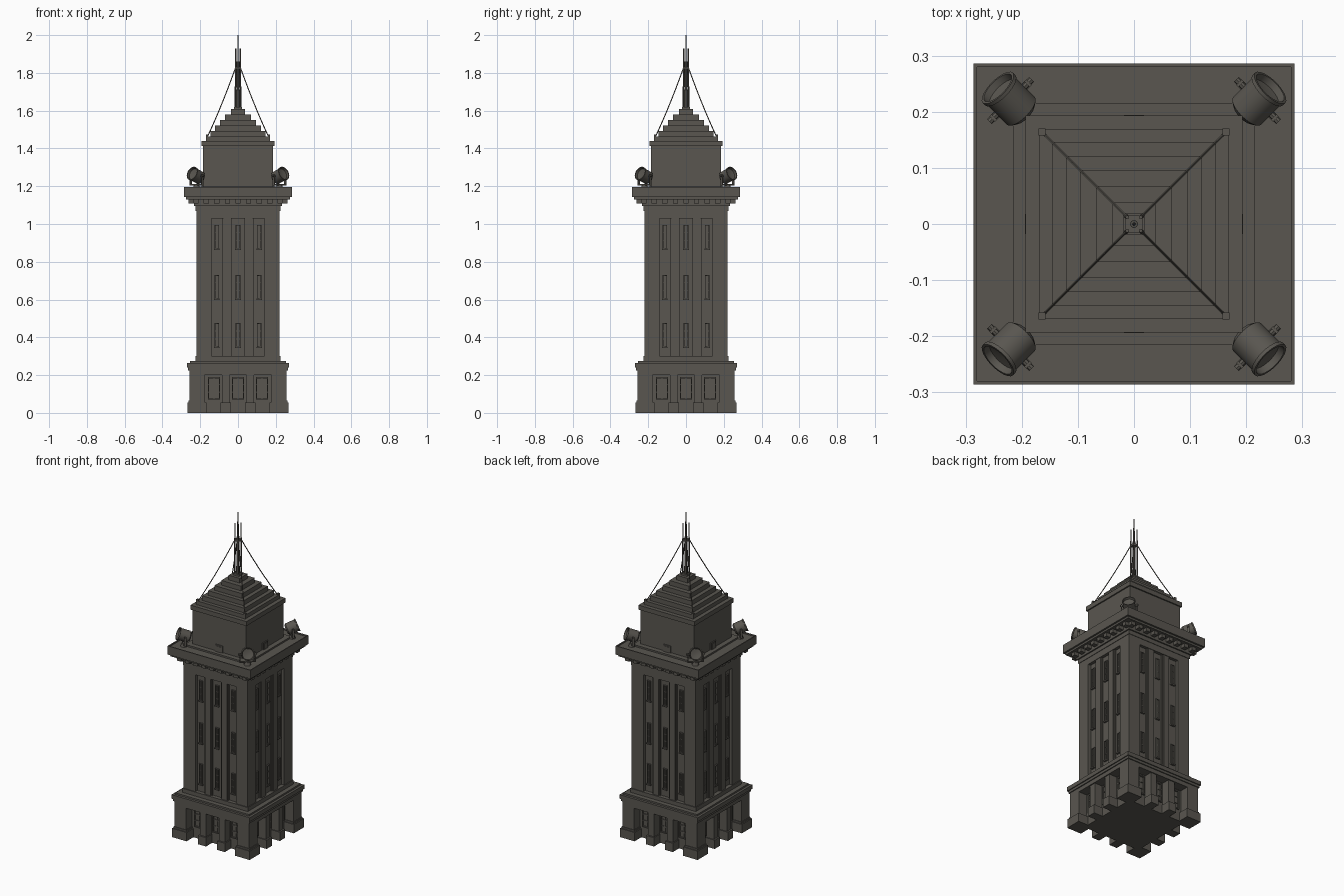
import bpy, bmesh, math
from mathutils import Matrix, Vector

if "Cube" in bpy.data.objects:
    bpy.data.objects.remove(bpy.data.objects["Cube"])

stone = bpy.data.materials.new("dark_stone")
stone.diffuse_color = (0.100, 0.093, 0.080, 1)
stone.use_nodes = True
stone.node_tree.nodes["Principled BSDF"].inputs["Base Color"].default_value = stone.diffuse_color


def finish(bm, name, smooth=False):
    bmesh.ops.recalc_face_normals(bm, faces=bm.faces)
    me = bpy.data.meshes.new(name)
    bm.to_mesh(me)
    bm.free()
    ob = bpy.data.objects.new(name, me)
    bpy.context.collection.objects.link(ob)
    me.materials.append(stone)
    if smooth:
        bpy.ops.object.select_all(action='DESELECT')
        ob.select_set(True)
        bpy.context.view_layer.objects.active = ob
        bpy.ops.object.shade_smooth_by_angle(angle=math.radians(35))
    return ob


def box(bm, x0, x1, y0, y1, z0, z1, m=Matrix()):
    s = Matrix.Diagonal((x1 - x0, y1 - y0, z1 - z0, 1))
    t = Matrix.Translation(((x0 + x1) / 2, (y0 + y1) / 2, (z0 + z1) / 2))
    bmesh.ops.create_cube(bm, size=1, matrix=m @ t @ s)


def slab(bm, h, z0, z1):
    box(bm, -h, h, -h, h, z0, z1)


def rod(bm, p, q, r1, r2=None, seg=8):
    p, q = Vector(p), Vector(q)
    d = q - p
    m = Matrix.Translation((p + q) / 2) @ d.to_track_quat('Z', 'Y').to_matrix().to_4x4()
    bmesh.ops.create_cone(bm, cap_ends=True, segments=seg, radius1=r1,
                          radius2=r1 if r2 is None else r2, depth=d.length, matrix=m)


def lathe(bm, profile, m, seg=24):
    rings = [[bm.verts.new(m @ Vector((r * math.cos(i * math.tau / seg),
                                       r * math.sin(i * math.tau / seg), z)))
              for i in range(seg)] for r, z in profile]
    for a, b in zip(rings, rings[1:]):
        for i in range(seg):
            j = (i + 1) % seg
            bm.faces.new((a[i], a[j], b[j], b[i]))
    bm.faces.new(rings[0])
    bm.faces.new(rings[-1])


def window(bm, m, x, w, z0, z1, y, bars, t):
    # frame and glazing bars standing proud of the wall at depth y
    f = y - 0.008
    for a in (x - w, x + w - t):
        box(bm, a, a + t, f, y, z0, z1, m)
    for c in (z0, z1 - t):
        box(bm, x - w, x + w, f, y, c, c + t, m)
    box(bm, x - t / 2, x + t / 2, f + 0.003, y, z0, z1, m)
    for i in range(1, bars + 1):
        c = z0 + (z1 - z0) * i / (bars + 1)
        box(bm, x - w, x + w, f + 0.003, y, c - t / 2, c + t / 2, m)


sides = [Matrix.Rotation(k * math.pi / 2, 4, 'Z') for k in range(4)]

# base: recessed core, corner piers, middle piers and mouldings
bm = bmesh.new()
slab(bm, 0.20, 0, 0.21)
for h, a, b in ((0.258, 0.20, 0.225), (0.264, 0.225, 0.24), (0.27, 0.24, 0.265),
                (0.255, 0.265, 0.275)):
    slab(bm, h, a, b)
for m in sides:
    box(bm, -0.258, -0.178, -0.258, -0.178, 0, 0.20, m)
    box(bm, -0.268, -0.168, -0.268, -0.168, 0, 0.055, m)
    box(bm, -0.262, -0.174, -0.262, -0.174, 0.055, 0.065, m)
    for x in (-0.065, 0.065):
        box(bm, x - 0.021, x + 0.021, -0.252, -0.19, 0, 0.20, m)
        box(bm, x - 0.027, x + 0.027, -0.262, -0.19, 0, 0.055, m)
finish(bm, "base")

bm = bmesh.new()
for m in sides:
    for x in (-0.127, 0, 0.127):
        window(bm, m, x, 0.033, 0.07, 0.19, -0.20, 2, 0.007)
finish(bm, "base_windows")

# shaft: core, corner piers and pilasters forming three tall bays per side
bm = bmesh.new()
slab(bm, 0.202, 0.27, 1.05)
slab(bm, 0.226, 0.27, 0.30)
slab(bm, 0.221, 1.03, 1.07)
slab(bm, 0.224, 1.07, 1.10)
for m in sides:
    box(bm, -0.221, -0.14, -0.221, -0.14, 0.29, 1.04, m)
    for x in (-0.057, 0.057):
        box(bm, x - 0.020, x + 0.020, -0.218, -0.19, 0.29, 1.04, m)
        box(bm, x - 0.026, x + 0.026, -0.211, -0.19, 0.29, 1.04, m)
finish(bm, "shaft")

bm = bmesh.new()
for m in sides:
    for x in (-0.112, 0, 0.112):
        for z in (0.35, 0.605, 0.87):
            window(bm, m, x, 0.012, z, z + 0.125, -0.202, 2, 0.004)
            box(bm, x - 0.015, x + 0.015, -0.213, -0.2, z - 0.007, z, m)
finish(bm, "shaft_windows")

# cornice with brackets and a shallow rim
bm = bmesh.new()
for h, a, b in ((0.232, 1.095, 1.14), (0.275, 1.13, 1.142), (0.286, 1.142, 1.188),
                (0.216, 1.188, 1.198)):
    slab(bm, h, a, b)
for m in sides:
    for i in range(9):
        x = -0.224 + i * 0.056
        box(bm, x - 0.014, x + 0.014, -0.262, -0.22, 1.108, 1.132, m)
    box(bm, -0.286, 0.286, -0.286, -0.280, 1.188, 1.196, m)
finish(bm, "cornice")

# upper block with a small door on each side
bm = bmesh.new()
slab(bm, 0.185, 1.19, 1.42)
slab(bm, 0.193, 1.412, 1.44)
for m in sides:
    box(bm, -0.025, 0.025, -0.191, -0.18, 1.195, 1.24, m)
    box(bm, -0.018, 0.018, -0.194, -0.18, 1.195, 1.233, m)
finish(bm, "upper_block")

# stepped roof
bm = bmesh.new()
for i, h in enumerate((0.168, 0.146, 0.121, 0.096, 0.068, 0.038)):
    slab(bm, h, 1.43, 1.464 + i * 0.029)
finish(bm, "stepped_roof")

# mast: four corner posts, core, collar and needle
bm = bmesh.new()
rod(bm, (0, 0, 1.60), (0, 0, 1.86), 0.011, 0.007)
rod(bm, (0, 0, 1.85), (0, 0, 2.0), 0.0035, 0.0015)
for m in sides:
    rod(bm, m @ Vector((0.014, 0.014, 1.60)), m @ Vector((0.012, 0.012, 1.93)), 0.0045, 0.0035, 6)
slab(bm, 0.015, 1.82, 1.832)
slab(bm, 0.020, 1.605, 1.62)
finish(bm, "mast")

# stay cables, slightly slack, with roof anchors
bm = bmesh.new()
for m in sides:
    pts = []
    for i in range(9):
        t = i / 8
        r = 0.165 + (0.013 - 0.165) * t
        pts.append(m @ Vector((r, r, 1.455 + 0.372 * t - 0.05 * t * (1 - t))))
    for p, q in zip(pts, pts[1:]):
        rod(bm, p, q, 0.0028, seg=6)
    box(bm, 0.158, 0.17, 0.158, 0.17, 1.44, 1.474, m)
finish(bm, "stay_cables")

# searchlights at the four corners, facing outward and tilted up
drums, mounts = bmesh.new(), bmesh.new()
for k in range(4):
    a = math.pi / 4 + k * math.pi / 2
    place = Matrix.Translation((0.311 * math.cos(a), 0.311 * math.sin(a), 1.255)) @ Matrix.Rotation(a, 4, 'Z')
    tilt = place @ Matrix.Rotation(math.radians(68), 4, 'Y')
    lathe(drums, [(0.024, -0.037), (0.035, -0.028), (0.035, 0.027), (0.038, 0.028),
                  (0.038, 0.035), (0.033, 0.035), (0.031, 0.022), (0.012, 0.018)], tilt)
    for s in (-1, 1):
        rod(mounts, place @ Vector((0, s * 0.033, 0)), place @ Vector((0, s * 0.053, 0)), 0.006)
        y0, y1 = sorted((s * 0.041, s * 0.046))
        box(mounts, -0.007, 0.007, y0, y1, -0.046, 0.008, place)
    box(mounts, -0.007, 0.007, -0.046, 0.046, -0.05, -0.044, place)
    rod(mounts, place @ Vector((0, 0, -0.068)), place @ Vector((0, 0, -0.048)), 0.02, 0.014, 12)
finish(drums, "searchlight_drums", True)
finish(mounts, "searchlight_mounts")
